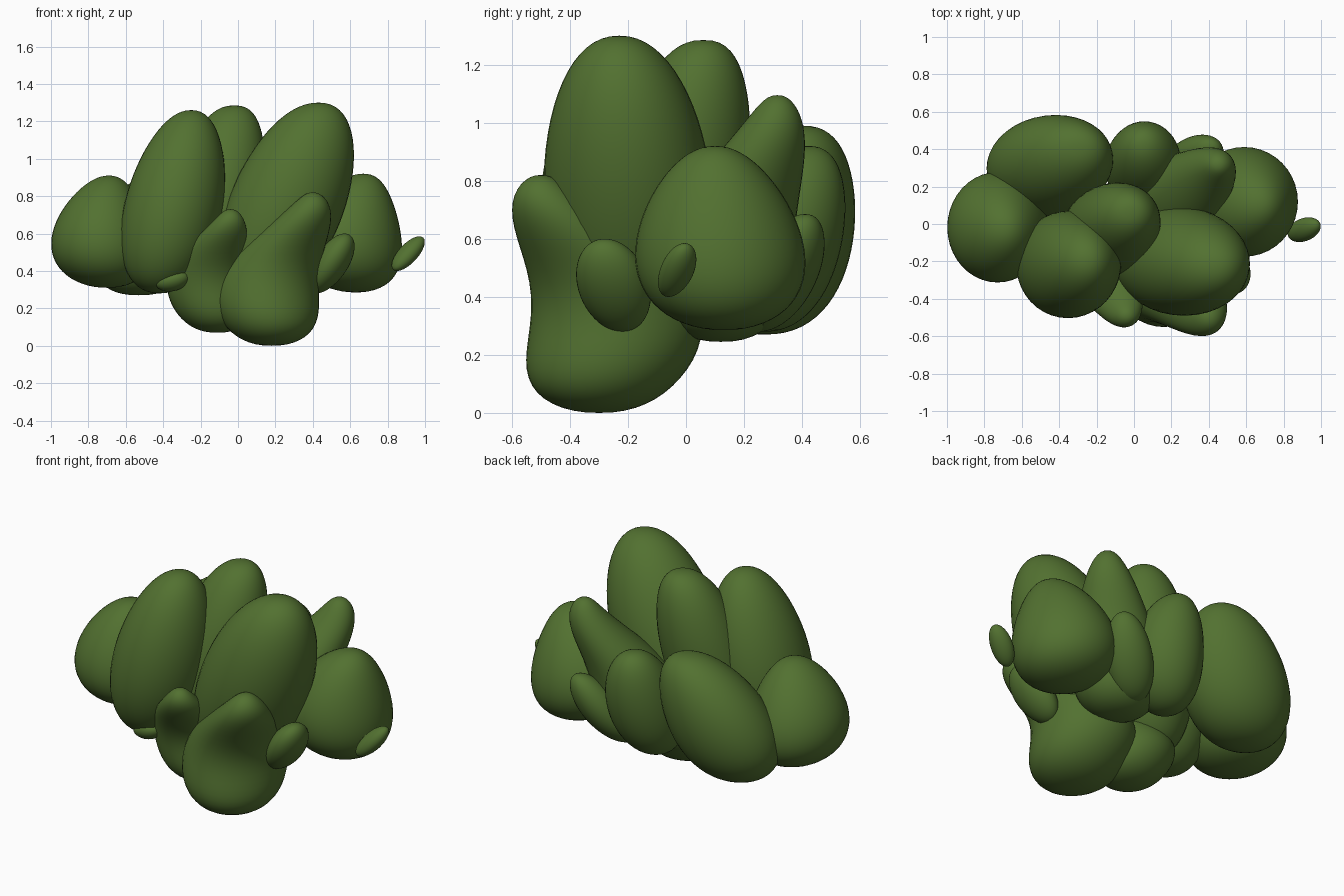
import bpy, bmesh
from mathutils import Vector

if "Cube" in bpy.data.objects:
    bpy.data.objects.remove(bpy.data.objects["Cube"])

green = bpy.data.materials.new("leaf_green")
green.diffuse_color = (0.085, 0.165, 0.03, 1)
green.use_nodes = True
green.node_tree.nodes["Principled BSDF"].inputs["Base Color"].default_value = green.diffuse_color


def lobe(name, base, mid, tip, rx, ry, taper=0.0, blunt=0.0, curl=False):
    """Egg-shaped lobe whose level sections follow a curved spine base-mid-tip.
    mid is only (x, y); its height is halfway between base and tip.
    blunt fattens the ends, curl makes the spine S-shaped."""
    base, tip = Vector(base), Vector(tip)
    mid = Vector((mid[0], mid[1], (base.z + tip.z) / 2))
    bm = bmesh.new()
    bmesh.ops.create_uvsphere(bm, u_segments=40, v_segments=32, radius=1)
    for v in bm.verts:
        t = max(-1, min(1, v.co.z))
        s = (3 * t - t ** 3) / 2 if curl else t
        spine = mid + (tip - base) / 2 * s + ((tip + base) / 2 - mid) * s * s
        spine.z = mid.z + (tip.z - base.z) / 2 * t
        k = (1 - taper * t) * max(1 - t * t, 1e-6) ** -blunt
        v.co = spine + Vector((v.co.x * rx * k, v.co.y * ry * k, 0))
    for f in bm.faces:
        f.smooth = True
    mesh = bpy.data.meshes.new(name)
    bm.to_mesh(mesh)
    bm.free()
    mesh.materials.append(green)
    obj = bpy.data.objects.new(name, mesh)
    bpy.context.collection.objects.link(obj)
    return obj


# tall upper lobes
lobe("tall_right_lobe", (.09, -.18, .22), (.26, -.20), (.43, -.23, 1.30), .32, .29, .04, .04)
lobe("tall_left_lobe", (-.42, -.22, .28), (-.34, -.215), (-.25, -.20, 1.26), .265, .285, .12, .04)
lobe("tall_middle_lobe", (-.22, -.10, .28), (-.12, -.025), (-.02, .06, 1.285), .245, .235, .06, .09)

# wide side lobes
lobe("left_side_lobe", (-.70, -.01, .31), (-.73, -.02), (-.69, -.03, .91), .26, .285, .27, .03)
lobe("right_side_lobe", (.63, .13, .285), (.59, .115), (.67, .10, .92), .28, .285, .24, .02)

# back lobes
lobe("back_left_lobe", (-.53, .27, .27), (-.44, .32), (-.30, .40, .99), .315, .26, .12, .07)
lobe("back_middle_lobe", (0, .27, .28), (.05, .33), (.05, .42, .92), .20, .21, .1, .05)
lobe("back_right_lobe", (.22, .12, .245), (.27, .16), (.45, .315, 1.095), .23, .22, .42, .08, True)
lobe("back_small_lobe", (.22, .25, .28), (.32, .34), (.41, .41, .685), .135, .12, .1, .05)

# low front lobes
lobe("front_bottom_lobe", (.18, -.30, 0), (.18, -.26), (.40, -.50, .82), .26, .275, .42, .05, True)
lobe("front_left_lobe", (-.11, -.19, .07), (-.155, -.225), (-.04, -.49, .73), .205, .20, .43, .06, True)

# small outer buds
lobe("right_bud", (.42, -.22, .28), (.50, -.25), (.57, -.28, .60), .10, .125)
lobe("left_bud", (-.37, -.34, .29), (-.35, -.35), (-.32, -.36, .40), .085, .06)
lobe("outer_right_bud", (.85, -.06, .40), (.91, -.03), (.97, -.005, .585), .065, .06)
